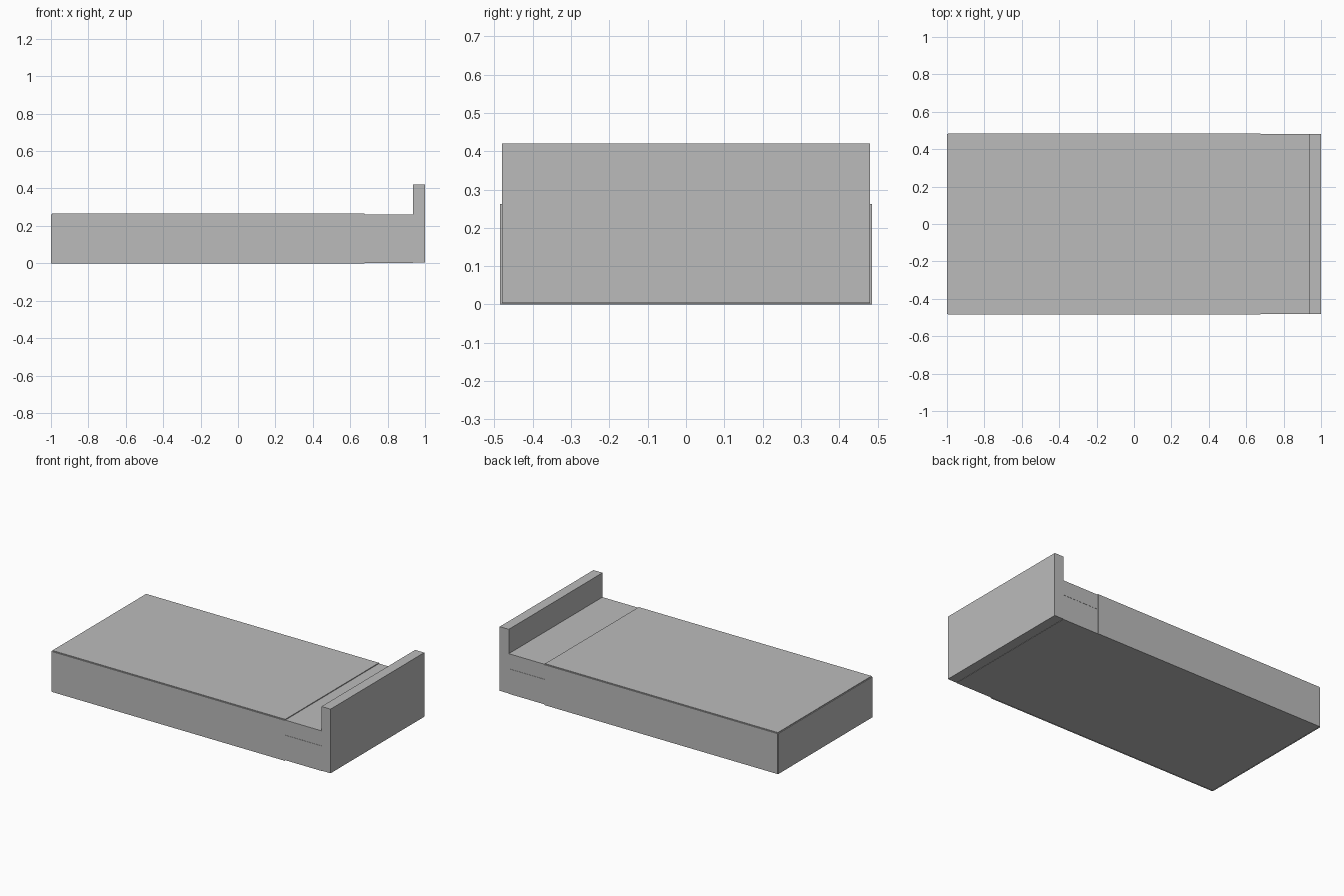
import bpy

cube = bpy.data.objects.get("Cube")
if cube:
    bpy.data.objects.remove(cube, do_unlink=True)

# One plain grey for the whole bed
grey = bpy.data.materials.new("plain grey")
grey.use_nodes = True
colour = (0.5, 0.5, 0.5, 1)
grey.diffuse_color = colour
grey.node_tree.nodes["Principled BSDF"].inputs["Base Color"].default_value = colour


def box(name, x, y, z):
    """Box from (low, high) pairs on each axis."""
    spans = (x, y, z)
    bpy.ops.mesh.primitive_cube_add(size=1)
    ob = bpy.context.object
    ob.name = name
    lo = [s[0] for s in spans]
    size = [s[1] - s[0] for s in spans]
    for v in ob.data.vertices:
        v.co = [lo[i] + (v.co[i] + 0.5) * size[i] for i in range(3)]
    ob.data.materials.append(grey)
    return ob


FOOT, HEAD, FOLD = -0.995, 0.935, 0.675   # lengthwise stations
HALF, SHEET = 0.48, 0.005                 # half width, cover thickness
SEAM, TOP = 0.164, 0.262                  # base top, mattress top
width = (-HALF, HALF)

# Bed base, mattress and headboard
box("bed_base", (FOOT, HEAD), width, (0.002, SEAM))
box("mattress", (FOOT, HEAD), width, (SEAM + 0.001, TOP))
box("headboard", (HEAD, 1), width, (0.004, 0.42))

# Thin cover: top sheet, foot drop and a drop on each side
box("cover_top", (FOOT, FOLD), width, (TOP, TOP + SHEET))
box("cover_foot", (FOOT - SHEET, FOOT), width, (0, TOP))
for side, s in (("right", -1), ("left", 1)):
    edges = sorted((s * HALF, s * (HALF + SHEET)))
    box("cover_side_" + side, (FOOT, FOLD), edges, (0, TOP))
